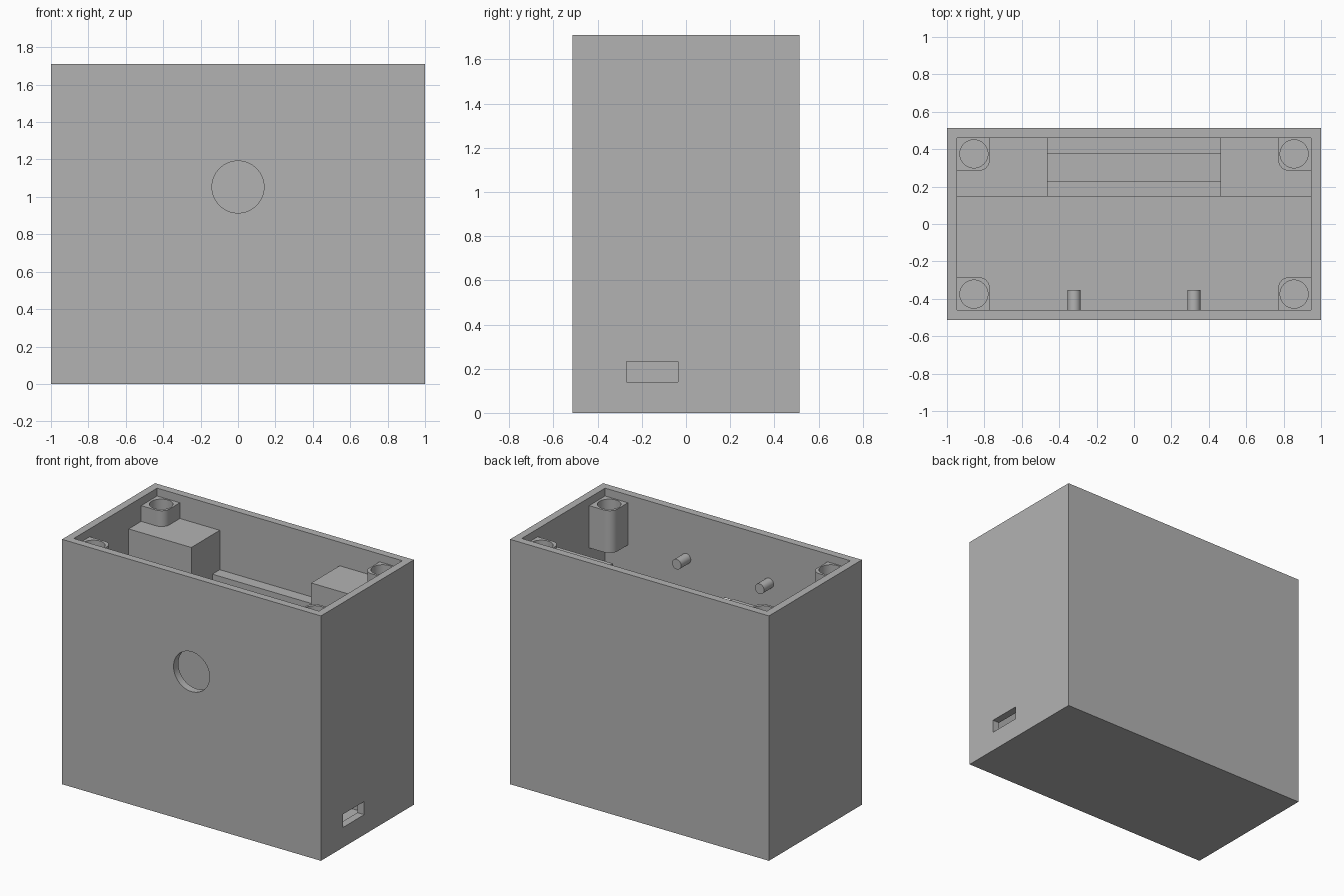
import bpy
import bmesh
from math import pi, sin, cos
from mathutils import Matrix, Vector

cube = bpy.data.objects.get("Cube")
if cube:
    bpy.data.objects.remove(cube, do_unlink=True)

grey = bpy.data.materials.new("plain grey")
grey.use_nodes = True
grey.diffuse_color = (0.45, 0.45, 0.45, 1)
grey.node_tree.nodes["Principled BSDF"].inputs["Base Color"].default_value = grey.diffuse_color

# Main dimensions: outer half sizes, height, wall thickness
OX, OY, H, WALL = 1.0, 0.513, 1.71, 0.053
IX, IY = OX - WALL, OY - WALL
SINK = 0.01  # overlap of fittings into the walls


def finish(name, bm):
    bmesh.ops.recalc_face_normals(bm, faces=bm.faces)
    mesh = bpy.data.meshes.new(name)
    bm.to_mesh(mesh)
    bm.free()
    mesh.materials.append(grey)
    obj = bpy.data.objects.new(name, mesh)
    bpy.context.collection.objects.link(obj)
    return obj


def box(name, lo, hi):
    lo, hi = Vector(lo), Vector(hi)
    bm = bmesh.new()
    bmesh.ops.create_cube(bm, size=1)
    bmesh.ops.scale(bm, vec=hi - lo, verts=bm.verts)
    bmesh.ops.translate(bm, vec=(lo + hi) / 2, verts=bm.verts)
    return finish(name, bm)


def cylinder(name, center, radius, length, along_y=False):
    bm = bmesh.new()
    turn = Matrix.Rotation(pi / 2, 4, "X") if along_y else Matrix()
    bmesh.ops.create_cone(bm, cap_ends=True, segments=64, radius1=radius, radius2=radius,
                          depth=length, matrix=Matrix.Translation(center) @ turn)
    return finish(name, bm)


def prism(name, points, offset):
    bm = bmesh.new()
    face = bm.faces.new([bm.verts.new(p) for p in points])
    new = bmesh.ops.extrude_face_region(bm, geom=[face])["geom"]
    bmesh.ops.translate(bm, vec=offset, verts=[v for v in new if isinstance(v, bmesh.types.BMVert)])
    return finish(name, bm)


def select(obj):
    bpy.ops.object.select_all(action="DESELECT")
    obj.select_set(True)
    bpy.context.view_layer.objects.active = obj


def smooth(obj):
    select(obj)
    bpy.ops.object.shade_smooth_by_angle(angle=pi / 6)


def cut(obj, cutter):
    cutter.hide_render = True
    mod = obj.modifiers.new("cut", "BOOLEAN")
    mod.operation, mod.solver, mod.object = "DIFFERENCE", "EXACT", cutter
    select(obj)
    bpy.ops.object.modifier_apply(modifier=mod.name)
    bpy.data.objects.remove(cutter, do_unlink=True)


# Open-topped case with a round front window and a side port
case = box("case", (-OX, -OY, 0), (OX, OY, H))
cut(case, box("cavity_cutter", (-IX, -IY, WALL), (IX, IY, H + 0.1)))
cut(case, cylinder("window_cutter", (0, -OY, 1.053), 0.139, 0.2, along_y=True))
cut(case, box("port_cutter", (IX - 0.05, -0.27, 0.14), (OX + 0.05, -0.036, 0.232)))
smooth(case)

# Rear holder: two tall shoulders, lower middle with a long slot
SHOULDER, MIDDLE, NOTCH, FRONT = 1.545, 1.27, 0.463, 0.146
half = [(IX + SINK, WALL - SINK), (IX + SINK, SHOULDER), (NOTCH, SHOULDER), (NOTCH, MIDDLE)]
outline = half + [(-x, z) for x, z in reversed(half)]
holder = prism("rear_holder", [(x, FRONT, z) for x, z in outline], (0, IY + SINK - FRONT, 0))
cut(holder, box("slot_cutter", (-NOTCH, 0.226, 0.6), (NOTCH, 0.378, MIDDLE + 0.1)))

# Corner screw posts, rounded on the inner corner
SIZE, ROUND, TOP, BOTTOM = 0.176, 0.06, 1.655, 1.36
for sx, side in ((-1, "right"), (1, "left")):
    for sy, end in ((-1, "front"), (1, "back")):
        x0, y0 = IX - SIZE, IY - SIZE
        arc = [(x0 + ROUND * (1 - cos(a)), y0 + ROUND * (1 - sin(a)))
               for a in (i * pi / 24 for i in range(13))]
        shape = [(IX + SINK, y0)] + arc[::-1] + [(x0, IY + SINK), (IX + SINK, IY + SINK)]
        post = prism(f"{end}_{side}_screw_post",
                     [(sx * x, sy * y, BOTTOM) for x, y in shape], (0, 0, TOP - BOTTOM))
        cut(post, cylinder("screw_cutter", (sx * 0.856, sy * 0.375, TOP), 0.075, 0.4))
        smooth(post)

# Pegs on the inside of the front wall
for sx, side in ((-1, "right"), (1, "left")):
    smooth(cylinder(f"{side}_peg", (sx * 0.32, -0.412, 1.386), 0.035, 0.116, along_y=True))
